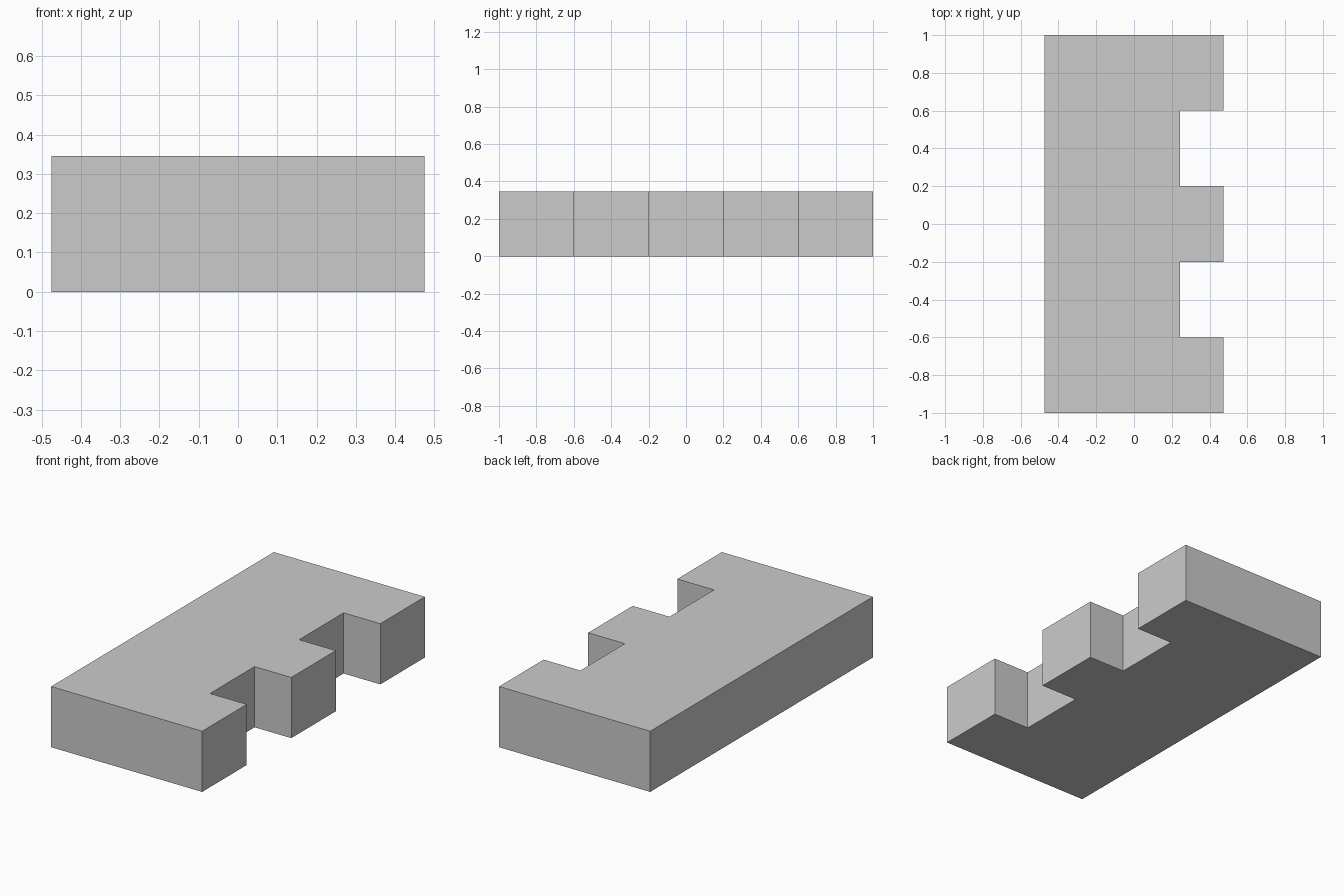
import bpy, bmesh

if "Cube" in bpy.data.objects:
    bpy.data.objects.remove(bpy.data.objects["Cube"])

HALF_WIDTH, NOTCH_X, HEIGHT = 0.475, 0.244, 0.345
TEETH, PITCH, TOOTH = 3, 0.8, 0.4

# Outline: straight left edge, toothed right edge
outline = [(-HALF_WIDTH, 1.0), (-HALF_WIDTH, -1.0)]
for i in range(TEETH):
    y0 = -1.0 + i * PITCH
    y1 = y0 + TOOTH
    if i > 0:
        outline.append((NOTCH_X, y0))
    outline += [(HALF_WIDTH, y0), (HALF_WIDTH, y1)]
    if i < TEETH - 1:
        outline.append((NOTCH_X, y1))

# Extrude the outline into a solid block
bm = bmesh.new()
base = bm.faces.new([bm.verts.new((x, y, 0)) for x, y in outline])
result = bmesh.ops.extrude_face_region(bm, geom=[base], use_keep_orig=True)
top_verts = [g for g in result["geom"] if isinstance(g, bmesh.types.BMVert)]
bmesh.ops.translate(bm, verts=top_verts, vec=(0, 0, HEIGHT))
bmesh.ops.recalc_face_normals(bm, faces=bm.faces)

mesh = bpy.data.meshes.new("notched_block")
bm.to_mesh(mesh)
bm.free()
block = bpy.data.objects.new("notched_block", mesh)
bpy.context.collection.objects.link(block)
